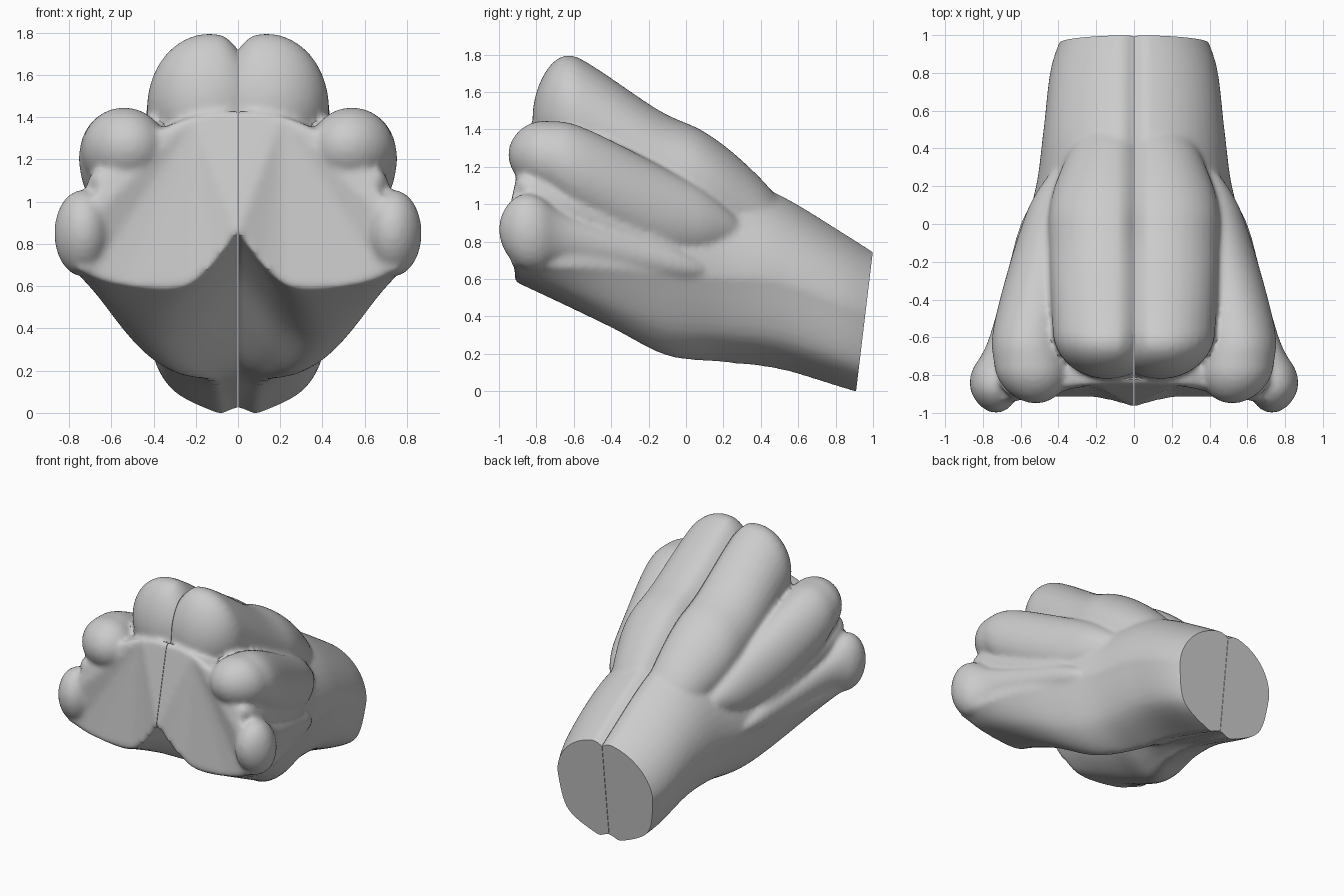
import bpy, bmesh, math
from mathutils import Vector

if "Cube" in bpy.data.objects:
    bpy.data.objects.remove(bpy.data.objects["Cube"])


def spline(rows, n):
    """Smooth interpolation through a list of vectors."""
    rows = [Vector(r) for r in rows]
    out, last = [], len(rows) - 1
    for i in range(last):
        p0, p1, p2, p3 = (rows[max(i - 1, 0)], rows[i], rows[i + 1], rows[min(i + 2, last)])
        for k in range(n):
            t = k / n
            out.append(0.5 * (2 * p1 + (p2 - p0) * t + (2 * p0 - 5 * p1 + 4 * p2 - p3) * t * t
                              + (3 * p1 - p0 - 3 * p2 + p3) * t ** 3))
    return out + [rows[-1]]


def loft(bm, rings):
    """Closed skin through rings of points."""
    vs = [[bm.verts.new(p) for p in r] for r in rings]
    n = len(vs[0])
    faces = [bm.faces.new((a[i], a[(i + 1) % n], b[(i + 1) % n], b[i]))
             for a, b in zip(vs, vs[1:]) for i in range(n)]
    faces += [bm.faces.new(vs[0]), bm.faces.new(list(reversed(vs[-1])))]
    bmesh.ops.recalc_face_normals(bm, faces=faces)


def lobe(bm, nose, tail, rows):
    """Swelling along y with rounded ends: each row is x, y, z, x radius, z radius."""
    path = spline(rows, 16)
    start, end = path[0][1], path[-1][1]
    rings = []
    for x, y, z, rx, rz in path:
        a = 1 - min((y - start) / nose, 1)
        b = 1 - min((end - y) / tail, 1)
        s = max(math.sqrt(max(1 - a * a, 0)) * math.sqrt(max(1 - b * b, 0)), 0.08)
        rings.append([Vector((x + s * rx * math.cos(k * math.tau / 32), y,
                              z + s * rz * math.sin(k * math.tau / 32))) for k in range(32)])
    loft(bm, rings)


def core_ring(y, top, w, zw, xb, bottom, groove, power, bulge):
    """Half outline: curved shoulder, sloping flank, keel and middle groove."""
    pts = []
    for k in range(13):
        a = math.pi / 2 * (1 - k / 12)
        pts.append((w * max(math.cos(a), 0) ** (2 / power),
                    zw + (top - zw) * max(math.sin(a), 0) ** (2 / power)))
    flank = [(w, zw), (xb + bulge * (w - xb), zw - .68 * (zw - bottom)), (xb, bottom),
             (.5 * xb, bottom + .3 * (groove - bottom)), (0, groove)]
    pts += [tuple(p) for p in spline(flank, 6)[1:]]
    pts = [(-.1, top)] + pts + [(-.1, groove)]
    # The front end slants back above and below its lip
    return [Vector((x, y + (.22 * abs(z - .85) if y < -.9 else 0), z)) for x, z in pts]


bm = bmesh.new()

# Core: y, top, half width, height of widest point, keel x, keel z, groove z, roundness, flank bulge
core = [(-.97, 1.42, .76, .67, .3, .58, .85, 2.1, .62),
        (-.7, 1.42, .77, .66, .36, .48, .78, 2, .63),
        (-.4, 1.36, .7, .65, .38, .335, .66, 1.85, .62),
        (-.1, 1.22, .605, .62, .28, .185, .45, 1.8, .62),
        (.2, 1.16, .52, .6, .16, .155, .23, 1.9, .66),
        (.5, 1.05, .48, .58, .13, .12, .14, 2, .7),
        (.85, .84, .435, .45, .11, .015, .04, 2, .75),
        (1.1, .68, .33, .36, .09, -.06, -.03, 2, .75)]
columns = [spline(c, 6) for c in zip(*[core_ring(*r) for r in core])]
loft(bm, [list(r) for r in zip(*columns)])

# Upper middle lobe
lobe(bm, .25, .25, [(.14, -.82, 1.46, .29, .33), (.135, -.6, 1.455, .295, .335), (.14, -.15, 1.2, .31, .3),
                    (.14, .1, 1.1, .305, .28), (.13, .33, .96, .24, .24), (.1, .65, .75, .12, .12)])
# Side lobe
lobe(bm, .2, .25, [(.52, -.95, 1.26, .19, .18), (.54, -.75, 1.24, .2, .2), (.545, -.55, 1.16, .2, .245),
                   (.46, -.1, .95, .165, .23), (.39, .3, .86, .09, .1)])
# Lower outer lobe
lobe(bm, .16, .2, [(.73, -1, .86, .125, .19), (.735, -.8, .84, .13, .2),
                   (.69, -.58, .8, .07, .11), (.54, .1, .64, .04, .06)])
# Thin ridge between the two side lobes
lobe(bm, .1, .2, [(.65, -.91, 1.1, .06, .08), (.64, -.6, .97, .07, .08), (.54, 0, .72, .04, .05)])

# Fuse and soften the half
mesh = bpy.data.meshes.new("lobed_stem")
bm.to_mesh(mesh)
bm.free()
stem = bpy.data.objects.new("lobed_stem", mesh)
bpy.context.collection.objects.link(stem)
fuse = stem.modifiers.new("fuse", 'REMESH')
fuse.mode = 'VOXEL'
fuse.voxel_size = 0.016
soft = stem.modifiers.new("soften", 'SMOOTH')
soft.factor = 0.5
soft.iterations = 10
bpy.context.view_layer.update()
fused = bpy.data.meshes.new_from_object(stem.evaluated_get(bpy.context.evaluated_depsgraph_get()))
stem.modifiers.clear()

bm = bmesh.new()
bm.from_mesh(fused)
bpy.data.meshes.remove(fused)
bm.normal_update()
# Round the top edge into the middle groove
for v in bm.verts:
    if v.co.x < .09 and v.normal.z > 0 and v.co.z > .6 and v.co.y > -.82:
        v.co.z -= .045 * (1 - max(v.co.x, 0) / .09) ** 2 * v.normal.z
# Flat cuts: middle fissure and tilted rear end
for point, normal in (((.0015, 0, 0), (-1, 0, 0)), ((0, .91, 0), (0, 1, -.12))):
    cut = bmesh.ops.bisect_plane(bm, geom=bm.verts[:] + bm.edges[:] + bm.faces[:],
                                 plane_co=point, plane_no=normal, clear_outer=True)
    edges = [e for e in cut['geom_cut'] if isinstance(e, bmesh.types.BMEdge)]
    bmesh.ops.triangle_fill(bm, edges=edges, use_beauty=True)
bmesh.ops.recalc_face_normals(bm, faces=bm.faces[:])
# Mirrored second half
twin = bmesh.ops.duplicate(bm, geom=bm.verts[:] + bm.edges[:] + bm.faces[:])['geom']
for g in twin:
    if isinstance(g, bmesh.types.BMVert):
        g.co.x = -g.co.x
bmesh.ops.reverse_faces(bm, faces=[g for g in twin if isinstance(g, bmesh.types.BMFace)])
# Rest on the ground
low = min(v.co.z for v in bm.verts)
bmesh.ops.translate(bm, verts=bm.verts[:], vec=(0, 0, -low))
bm.to_mesh(mesh)
bm.free()

grey = bpy.data.materials.new("light_grey")
grey.diffuse_color = (.6, .6, .6, 1)
grey.use_nodes = True
grey.node_tree.nodes["Principled BSDF"].inputs["Base Color"].default_value = grey.diffuse_color
mesh.materials.clear()
mesh.materials.append(grey)
bpy.context.view_layer.objects.active = stem
stem.select_set(True)
bpy.ops.object.shade_smooth_by_angle(angle=math.radians(40))
